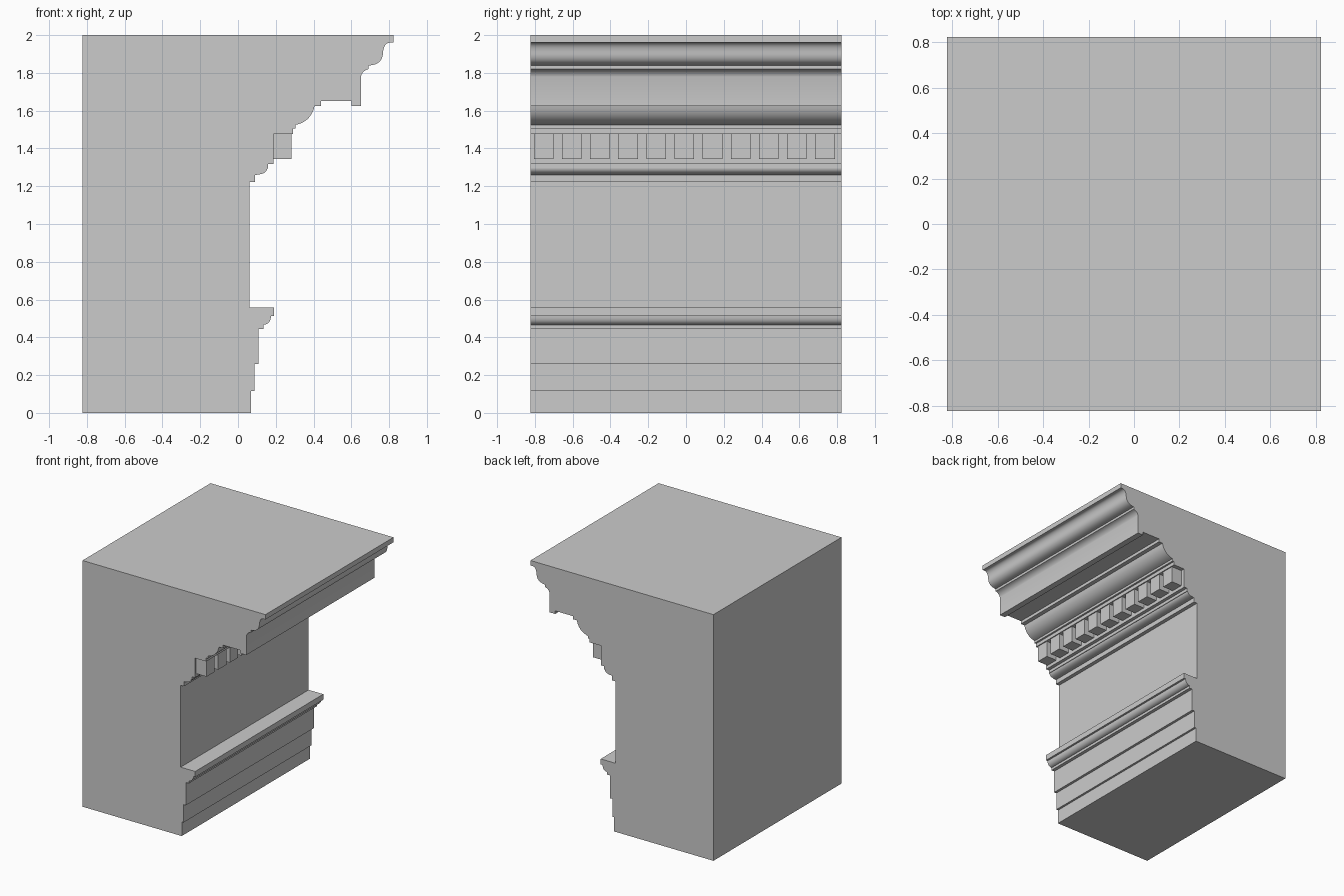
import bpy, bmesh, math

if "Cube" in bpy.data.objects:
    bpy.data.objects.remove(bpy.data.objects["Cube"])

HALF = 0.822


def curve(a, b, kind, k=0.83, n=10):
    """Moulding curve from a to b: 'ovolo' bulges outward, 'cavetto' is hollow."""
    corner = (b[0], a[1]) if kind == "ovolo" else (a[0], b[1])
    c = [(a[i] + b[i]) / 2 * (1 - k) + corner[i] * k for i in (0, 1)]
    pts = []
    for s in range(n + 1):
        t = s / n
        pts.append(tuple((1 - t) ** 2 * a[i] + 2 * t * (1 - t) * c[i] + t * t * b[i] for i in (0, 1)))
    return pts


def extrude_profile(name, pts, y0, y1):
    bm = bmesh.new()
    face = bm.faces.new([bm.verts.new((x, y0, z)) for x, z in pts])
    res = bmesh.ops.extrude_face_region(bm, geom=[face])
    moved = [v for v in res["geom"] if isinstance(v, bmesh.types.BMVert)]
    bmesh.ops.translate(bm, verts=moved, vec=(0, y1 - y0, 0))
    bmesh.ops.recalc_face_normals(bm, faces=bm.faces)
    me = bpy.data.meshes.new(name)
    bm.to_mesh(me)
    bm.free()
    ob = bpy.data.objects.new(name, me)
    bpy.context.collection.objects.link(ob)
    return ob


# Entablature profile, bottom to top
profile = [(-HALF, 0), (0.07, 0)]
# Architrave fasciae and cap
profile += [(0.07, 0.115), (0.087, 0.115), (0.087, 0.26), (0.108, 0.26), (0.108, 0.445), (0.135, 0.445)]
profile += curve((0.135, 0.466), (0.175, 0.512), "ovolo")
profile += [(0.191, 0.512), (0.191, 0.557)]
# Frieze and bed mouldings
profile += [(0.06, 0.557), (0.06, 1.222), (0.091, 1.222)]
profile += curve((0.091, 1.26), (0.155, 1.293), "ovolo")
profile += [(0.16, 1.293), (0.16, 1.318), (0.188, 1.318), (0.188, 1.477), (0.29, 1.477), (0.29, 1.505), (0.305, 1.505)]
profile += curve((0.305, 1.525), (0.405, 1.625), "ovolo", 0.65, 14)
# Corona with drip edge
profile += [(0.44, 1.625), (0.44, 1.65), (0.60, 1.65), (0.60, 1.625), (0.65, 1.625)]
profile += curve((0.65, 1.78), (0.692, 1.82), "cavetto", 0.6)
# Crown moulding
profile += [(0.692, 1.84)]
profile += curve((0.70, 1.84), (0.767, 1.90), "ovolo")
profile += curve((0.767, 1.90), (0.80, 1.96), "cavetto")[1:]
profile += [(HALF, 1.96), (HALF, 2), (-HALF, 2)]

body = extrude_profile("entablature", profile, -HALF, HALF)
bpy.context.view_layer.objects.active = body
body.select_set(True)
bpy.ops.object.shade_smooth_by_angle(angle=math.radians(30))

# Dentil row
dentil = extrude_profile("dentils", [(0.188, 1.345), (0.282, 1.345), (0.282, 1.477), (0.188, 1.477)], -0.806, -0.702)
row = dentil.modifiers.new("row", "ARRAY")
row.count = 11
row.use_relative_offset = False
row.use_constant_offset = True
row.constant_offset_displace = (0, 0.149, 0)
